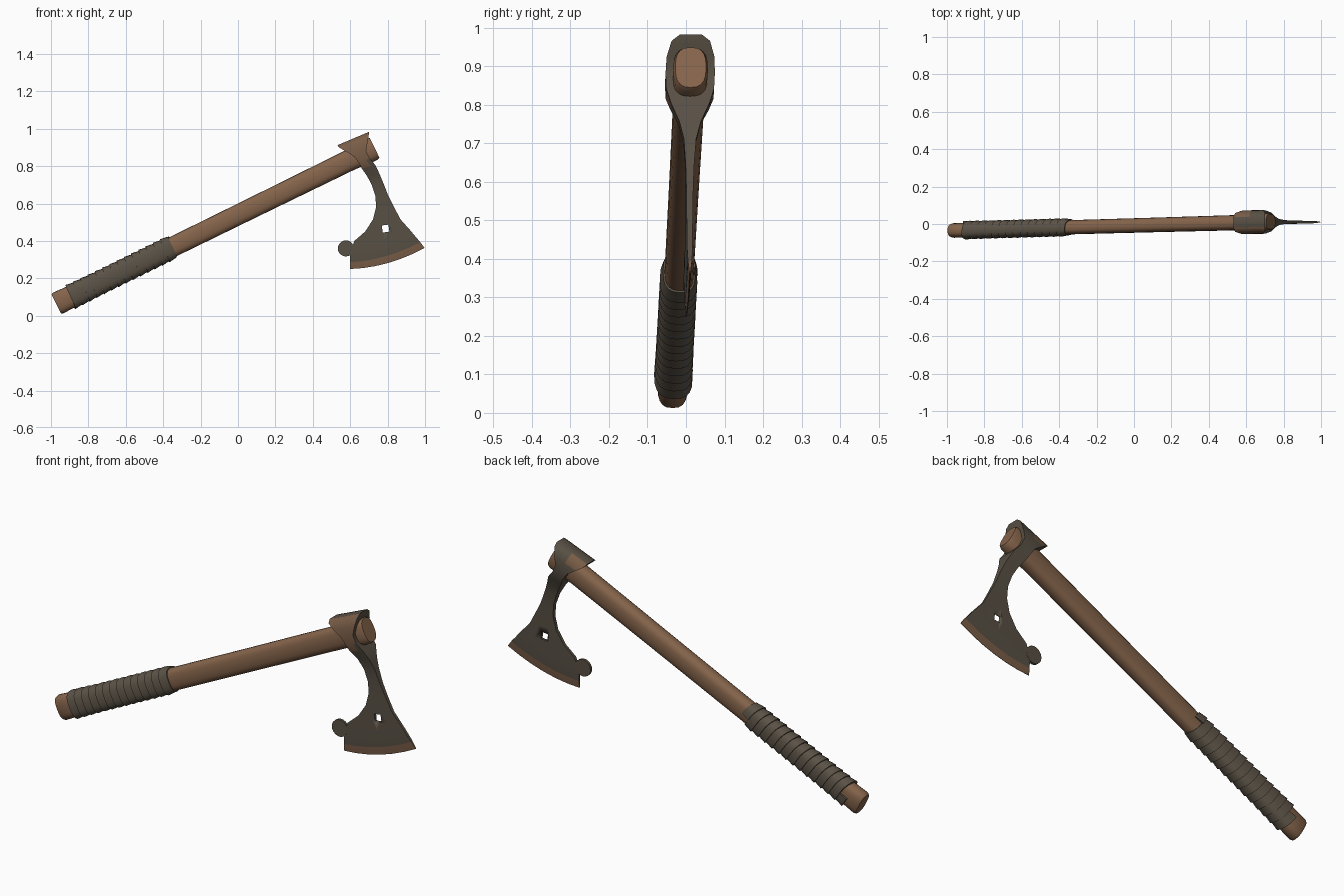
import bpy, bmesh, math
from mathutils import Vector

if "Cube" in bpy.data.objects:
    bpy.data.objects.remove(bpy.data.objects["Cube"])

def material(name, c):
    m = bpy.data.materials.new(name)
    m.diffuse_color = (*c, 1)
    m.use_nodes = True
    m.node_tree.nodes["Principled BSDF"].inputs["Base Color"].default_value = m.diffuse_color
    return m

WOOD = material("warm_wood", (0.235, 0.128, 0.070))
METAL = material("dull_metal", (0.098, 0.080, 0.058))
RUST = material("rusty_edge", (0.190, 0.108, 0.062))
WRAP = material("leather_wrap", (0.105, 0.085, 0.062))

# handle frame: u along the shaft, v across it, both in the front plane
ORIGIN = Vector((-0.972, 0, 0.063))
ANG = math.atan(0.490)
U = Vector((math.cos(ANG), 0, math.sin(ANG)))
V = Vector((-math.sin(ANG), 0, math.cos(ANG)))
Y = Vector((0, 1, 0))

def lean(p):
    """Slight yaw and roll of the whole axe."""
    axis_z = 0.539 + 0.49 * p.x
    return Vector((p.x, p.y + 0.0277 * p.x - 0.008 + 0.014 * (p.z - axis_z), p.z))

def finish(name, bm, mats, angle=35):
    for v in bm.verts:
        v.co = lean(v.co)
    bmesh.ops.recalc_face_normals(bm, faces=bm.faces)
    me = bpy.data.meshes.new(name)
    bm.to_mesh(me)
    bm.free()
    ob = bpy.data.objects.new(name, me)
    bpy.context.collection.objects.link(ob)
    for m in mats:
        me.materials.append(m)
    bpy.ops.object.select_all(action='DESELECT')
    ob.select_set(True)
    bpy.context.view_layer.objects.active = ob
    bpy.ops.object.shade_smooth_by_angle(angle=math.radians(angle))
    return ob

def oval(u, a, ry, rv):
    """Point on a rounded-rectangle section of the shaft."""
    c, s = math.cos(a), math.sin(a)
    f = lambda t: math.copysign(abs(t) ** 0.75, t)
    return ORIGIN + U * u + Y * (ry * f(c)) + V * (rv * f(s))

def bridge(bm, rings):
    n = len(rings[0])
    for r, q in zip(rings, rings[1:]):
        for i in range(n):
            bm.faces.new((r[i], r[(i + 1) % n], q[(i + 1) % n], q[i]))
    bm.faces.new(rings[0])
    bm.faces.new(rings[-1])

# handle: (u, half depth, half height)
SHAFT = [(0, .034, .056), (.012, .039, .062), (.06, .039, .060), (.25, .037, .055),
         (.70, .038, .054), (1.2, .039, .055), (1.75, .041, .057), (1.82, .045, .062),
         (1.882, .045, .064), (1.896, .040, .058)]
bm = bmesh.new()
N = 20
bridge(bm, [[bm.verts.new(oval(u, 2 * math.pi * i / N, ry, rv)) for i in range(N)]
            for u, ry, rv in SHAFT])
finish("handle", bm, [WOOD])

# grip wrap: one overlapping ribbon wound in a helix
bm = bmesh.new()
TURNS, PITCH = 14, 0.0432
PROFILE = [(-.024, -.004), (-.024, .012), (.022, .005), (.022, -.004)]
rings = []
for k in range(TURNS * N + 1):
    u0 = 0.088 + PITCH * k / N
    a = -2 * math.pi * k / N
    flare = 0.005 * max(0, 1 - u0 / 0.25)
    tilt = -0.006 * math.sin(a)
    rings.append([bm.verts.new(oval(u0 + du + tilt, a, .037 + flare * .4 + h, .0545 + flare + h))
                  for du, h in PROFILE])
bridge(bm, rings)
finish("grip_wrap", bm, [WRAP])

# axe head rows: left x, z, right x, z, half thickness, sag of the row
ROWS = [(.532, .912, .700, .983, .028, 0), (.540, .900, .699, .966, .050, 0),
        (.575, .880, .692, .925, .062, 0), (.622, .850, .685, .882, .064, 0),
        (.648, .815, .703, .842, .062, 0), (.662, .787, .735, .805, .050, 0),
        (.690, .747, .757, .757, .028, 0), (.715, .700, .776, .712, .016, 0),
        (.735, .640, .803, .643, .011, 0), (.738, .580, .832, .585, .009, 0),
        (.722, .515, .869, .515, .008, 0), (.680, .450, .927, .450, .007, .004),
        (.622, .400, .948, .424, .007, .012), (.600, .340, .962, .408, .006, .018),
        (.600, .286, .975, .393, .005, .022), (.600, .250, .998, .362, .001, .025)]
COLS = 6
bm = bmesh.new()
rings = []
for lx, lz, rx, rz, t, sag in ROWS:
    front, back = [], []
    for j in range(COLS + 1):
        f = j / COLS
        x, z = lx + (rx - lx) * f, lz + (rz - lz) * f - sag * 4 * f * (1 - f)
        front.append(bm.verts.new((x, -t, z)))
        back.append(bm.verts.new((x, t, z)))
    rings.append(front + back[::-1])
bridge(bm, rings)
bmesh.ops.recalc_face_normals(bm, faces=bm.faces)
top = set(rings[0])
socket = {v for r in rings[:6] for v in r}
edge = {v for r in rings[-2:] for v in r}
for f in bm.faces:
    vs = set(f.verts)
    c = f.calc_center_median()
    if vs <= edge:                                         # worn cutting edge
        f.material_index = 1
    elif vs <= socket and not vs <= top and c.x < .70:     # browned socket side
        if f.normal.y < -0.3 and c.z > .80:
            f.material_index = 1
        elif f.normal.z > 0.3 and c.x < .63:
            f.material_index = 1
head = finish("axe_head", bm, [METAL, RUST], 40)

# square hole through the blade
bm = bmesh.new()
bmesh.ops.create_cube(bm, size=1)
for v in bm.verts:
    x, z, a = v.co.x * .036, v.co.z * .038, math.radians(8)
    v.co = Vector((.789 + x * math.cos(a) - z * math.sin(a), v.co.y * .2,
                   .466 + x * math.sin(a) + z * math.cos(a)))
cutter = finish("hole_cutter", bm, [METAL])
mod = head.modifiers.new("hole", 'BOOLEAN')
mod.object = cutter
mod.operation = 'DIFFERENCE'
mod.solver = 'EXACT'
bpy.context.view_layer.objects.active = head
bpy.ops.object.modifier_apply(modifier=mod.name)
bpy.data.objects.remove(cutter)

# round lobe at the heel of the blade
bm = bmesh.new()
rings = [[bm.verts.new((.577 + .043 * math.cos(2 * math.pi * i / N), y,
                        .360 + .043 * math.sin(2 * math.pi * i / N))) for i in range(N)]
         for y in (-.0065, .0065)]
bridge(bm, rings)
finish("blade_lobe", bm, [METAL])
